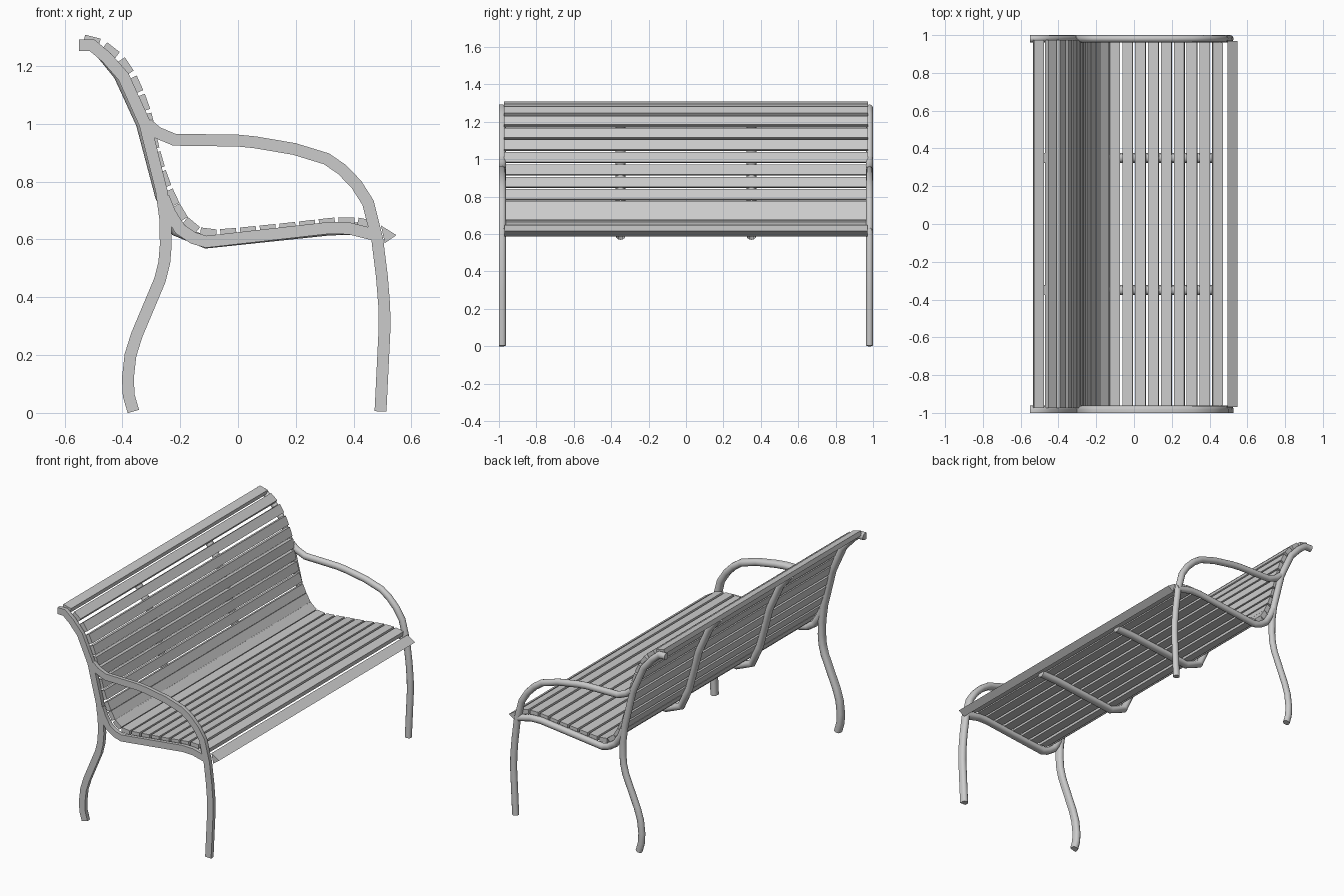
import bpy, bmesh
from math import cos, sin, tau
from mathutils import Vector

if "Cube" in bpy.data.objects:
    bpy.data.objects.remove(bpy.data.objects["Cube"])


def finish(bm, name, smooth=False):
    bmesh.ops.recalc_face_normals(bm, faces=bm.faces)
    me = bpy.data.meshes.new(name)
    bm.to_mesh(me)
    bm.free()
    ob = bpy.data.objects.new(name, me)
    bpy.context.collection.objects.link(ob)
    if smooth:
        bpy.ops.object.select_all(action='DESELECT')
        ob.select_set(True)
        bpy.context.view_layer.objects.active = ob
        bpy.ops.object.shade_smooth_by_angle(angle=0.8)
    return ob


def tube(name, path, y, ry, rn, sides=12, flat=False):
    """Sweep a section along a path in the xz plane with mitred joints.
    flat=True squares off the half that faces -y."""
    pts = [Vector(p) for p in path]
    section = [(cos(tau * k / sides), sin(tau * k / sides)) for k in range(sides)]
    if flat:
        section = [p for p in section if p[1] > -0.01] + [(-1, -1), (1, -1)]
    sides = len(section)
    bm = bmesh.new()
    rings = []
    for i, p in enumerate(pts):
        a = (p - pts[i - 1]).normalized() if i else None
        b = (pts[i + 1] - p).normalized() if i < len(pts) - 1 else None
        a, b = a or b, b or a
        t = (a + b).normalized()
        n = Vector((-t.y, t.x)) / max(t.dot(a), 0.5)
        ring = []
        for u, v in section:
            q = p + n * rn * u
            ring.append(bm.verts.new((q.x, y + ry * v, q.y)))
        rings.append(ring)
    for r, s in zip(rings, rings[1:]):
        for k in range(sides):
            j = (k + 1) % sides
            bm.faces.new((r[k], r[j], s[j], s[k]))
    bm.faces.new(rings[0])
    bm.faces.new(rings[-1])
    return finish(bm, name, True)


def prism(bm, profile, half):
    """Extrude an xz profile from y=-half to y=half."""
    lo = [bm.verts.new((x, -half, z)) for x, z in profile]
    hi = [bm.verts.new((x, half, z)) for x, z in profile]
    bm.faces.new(lo)
    bm.faces.new(hi)
    for i in range(len(lo)):
        j = (i + 1) % len(lo)
        bm.faces.new((lo[i], lo[j], hi[j], hi[i]))


# Tube centre lines (x, z)
REAR = [(-.362, .005), (-.378, .06), (-.381, .12), (-.372, .2), (-.35, .27),
        (-.27, .46), (-.255, .52), (-.25, .58), (-.251, .667), (-.265, .77),
        (-.295, .89), (-.322, 1.0), (-.396, 1.163), (-.455, 1.23),
        (-.505, 1.272), (-.55, 1.272)]
ARM = [(-.315, 1.0), (-.28, .97), (-.22, .945), (0, .942), (.06, .936),
       (.195, .913), (.306, .879), (.36, .842), (.41, .79), (.45, .727),
       (.482, .6), (.498, .47), (.506, .37), (.507, .29), (.493, .005)]
SEAT = [(-.257, .745), (-.235, .69), (-.2, .635), (-.155, .605), (-.11, .592),
        (.316, .64), (.385, .638), (.49, .612)]
SUPPORT = [(-.475, 1.25), (-.41, 1.17), (-.332, 1.0), (-.266, .75),
           (-.212, .632), (-.11, .59), (.316, .635), (.43, .638)]

# End frames and middle supports, one set per side
for side, s in (("left", -1), ("right", 1)):
    for part, path in (("rear_leg_", REAR), ("armrest_and_front_leg_", ARM), ("seat_rail_", SEAT)):
        tube(part + side, path, s * .981, .019, .0205, flat=s < 0)
    tube("middle_support_" + side, SUPPORT, s * .35, .026, .021)

# Slats spaced along the seat and back curve
CURVE = [Vector(p) for p in [
    (-.53, 1.302), (-.48, 1.29), (-.434, 1.264), (-.388, 1.218), (-.352, 1.157),
    (-.322, 1.087), (-.3, 1.02), (-.285, .94), (-.268, .88), (-.25, .817),
    (-.222, .75), (-.19, .688), (-.155, .645), (-.105, .626), (0, .634),
    (.18, .652), (.316, .668), (.37, .672), (.43, .668), (.47, .658)]]


def along(d):
    for a, b in zip(CURVE, CURVE[1:]):
        seg = (b - a).length
        if d <= seg:
            return a.lerp(b, d / seg)
        d -= seg
    return CURVE[-1]


total = sum((b - a).length for a, b in zip(CURVE, CURVE[1:]))
WIDTH, OUTER, INNER = .055, .0065, .022
count = round((total - WIDTH) / .068)
step = (total - WIDTH) / count
SHIFT = [0, .01, .02] + [.026] * 7 + [.015, .005]   # wider gaps at the curled top
back, seat = bmesh.new(), bmesh.new()
for i in range(count + 1):
    d = i * step + (SHIFT[i] if i < len(SHIFT) else 0)
    a, b = along(d), along(d + WIDTH)
    t = (b - a).normalized()
    n = Vector((-t.y, t.x))
    c = (a + b) / 2
    a, b = c - t * WIDTH / 2, c + t * WIDTH / 2
    half = .973 if c.y > 1 else .966
    prism(back if c.y > .68 else seat,
          [a - n * INNER, b - n * INNER, b + n * OUTER, a + n * OUTER], half)
finish(back, "back_slats")
finish(seat, "seat_slats")

# Pointed front edge slat
lip = bmesh.new()
prism(lip, [(.495, .648), (.548, .615), (.508, .587)], .97)
finish(lip, "front_edge_slat")
